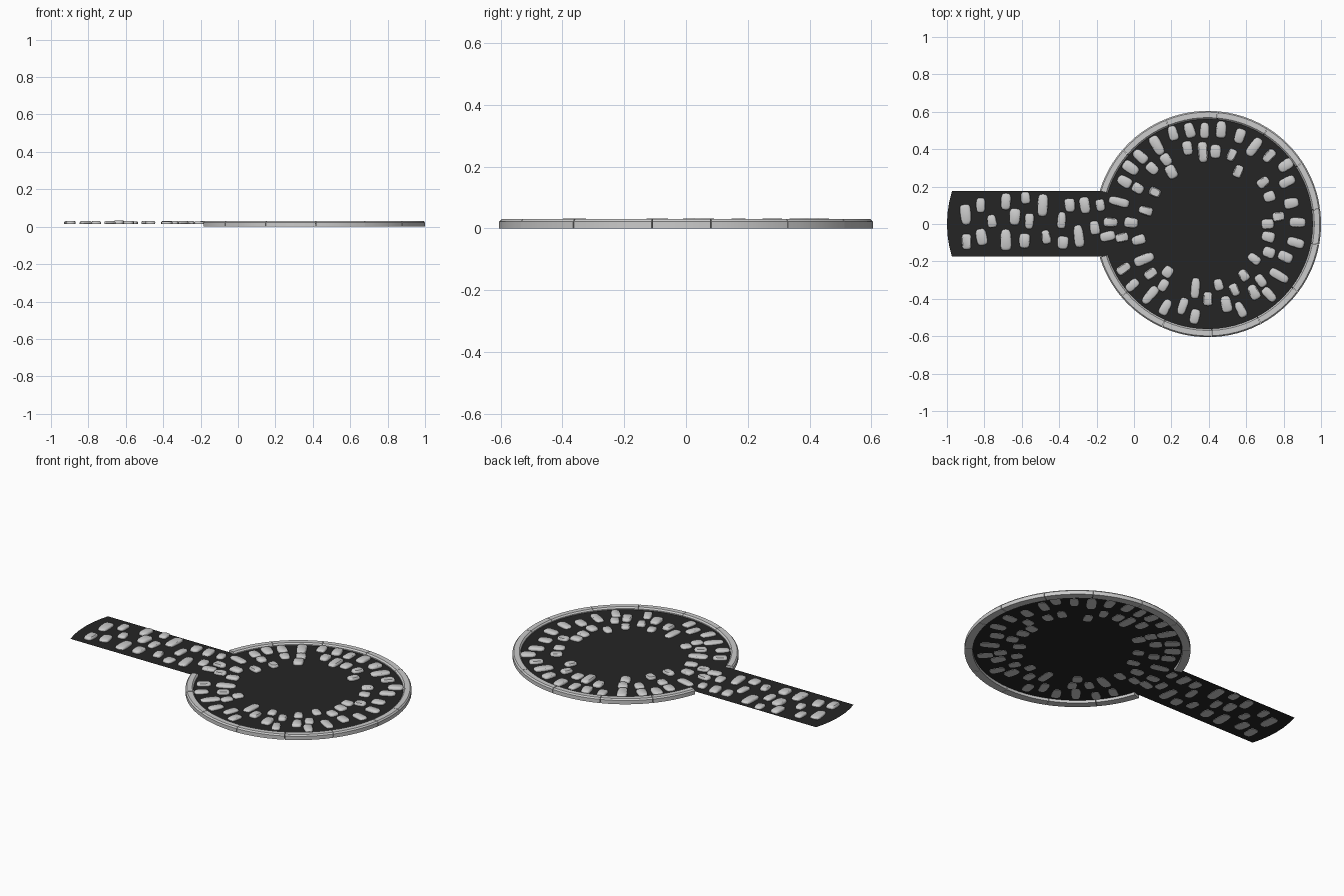
import bpy, bmesh, math, random
from math import radians, cos, sin

if "Cube" in bpy.data.objects:
    bpy.data.objects.remove(bpy.data.objects["Cube"])
random.seed(4)

CX = 0.395          # centre of the round plaza
GROUND_Z = 0.016


def finish(name, bm, smooth=False):
    bmesh.ops.recalc_face_normals(bm, faces=bm.faces)
    me = bpy.data.meshes.new(name)
    bm.to_mesh(me)
    bm.free()
    ob = bpy.data.objects.new(name, me)
    bpy.context.collection.objects.link(ob)
    if smooth:
        bpy.ops.object.select_all(action='DESELECT')
        bpy.context.view_layer.objects.active = ob
        ob.select_set(True)
        bpy.ops.object.shade_smooth_by_angle(angle=radians(40))
    return ob


# dark soil sheet: round plaza joined to a straight path with a bowed end
soil = bpy.data.materials.new("soil")
soil.diffuse_color = (0.018, 0.018, 0.018, 1)
soil.use_nodes = True
soil.node_tree.nodes["Principled BSDF"].inputs["Base Color"].default_value = soil.diffuse_color
bm = bmesh.new()
outline = [(CX + 0.57 * cos(radians(a)), 0.57 * sin(radians(a))) for a in range(-162, 163, 4)]
outline += [(-0.19, 0.176)]
outline += [(-1.0 + 0.027 * (y / 0.176) ** 2, y) for y in (0.176, 0.117, 0.059, 0, -0.059, -0.115, -0.173)]
outline += [(-0.19, -0.173)]
bm.faces.new([bm.verts.new((x, y, GROUND_Z)) for x, y in outline])
bmesh.ops.triangulate(bm, faces=bm.faces)
for f in bm.faces:
    if f.normal.z < 0:
        f.normal_flip()
me = bpy.data.meshes.new("soil_bed")
bm.to_mesh(me)
bm.free()
me.materials.append(soil)
bpy.context.collection.objects.link(bpy.data.objects.new("soil_bed", me))

# curved kerb blocks around the plaza, open where the path enters
joints = [-163, -140, -114, -88, -62, -37, -10.5, 7.7, 33, 58, 85, 112, 139, 163]
profile = [(0.561, 0), (0.605, 0), (0.605, 0.022), (0.598, 0.030), (0.569, 0.030), (0.561, 0.022)]
bm = bmesh.new()
for a0, a1 in zip(joints, joints[1:]):
    a0, a1 = a0 + 0.12, a1 - 0.12
    rings = []
    for i in range(7):
        a = radians(a0 + (a1 - a0) * i / 6)
        rings.append([bm.verts.new((CX + r * cos(a), r * sin(a), z)) for r, z in profile])
    for p, q in zip(rings, rings[1:]):
        for k in range(6):
            m = (k + 1) % 6
            bm.faces.new((p[k], p[m], q[m], q[k]))
    bm.faces.new(rings[0])
    bm.faces.new(rings[-1])
finish("kerb", bm, True)


def stone(bm, x, y, angle, length, width):
    """Rounded cobble: stacked superellipse rings, long axis along angle."""
    ca, sa = cos(angle), sin(angle)
    n, rings = 16, []
    h = random.uniform(0.012, 0.016)
    taper = random.uniform(-0.15, 0.15)
    for s, t in ((0.96, -0.15), (1.0, 0.35), (0.94, 0.72), (0.78, 1.0)):
        ring = []
        for i in range(n):
            c, d = cos(2 * math.pi * i / n), sin(2 * math.pi * i / n)
            u = math.copysign(abs(c) ** 0.6, c) * length / 2 * s
            v = math.copysign(abs(d) ** 0.6, d) * width / 2 * s * (1 + taper * c)
            ring.append(bm.verts.new((x + u * ca - v * sa, y + u * sa + v * ca, GROUND_Z + h * t)))
        rings.append(ring)
    for p, q in zip(rings, rings[1:]):
        for k in range(n):
            m = (k + 1) % n
            bm.faces.new((p[k], p[m], q[m], q[k]))
    bm.faces.new(rings[0])
    bm.faces.new(rings[-1])


# plaza cobbles: (angle, radius) round the plaza centre, laid radially
outer = [(111, .52), (101, .51), (92, .50), (82, .51), (70, .50), (59, .48), (48, .49), (37, .52),
         (28, .48), (14, .46), (1, .48), (-12, .48), (-23, .45), (-36, .47), (-49, .50), (-56, .44),
         (-69, .49), (-77, .44), (-98, .50), (-107, .46), (-117, .50), (-129, .49), (-141, .52),
         (-152, .51), (-173, .54), (179, .52), (166, .49), (153, .50), (144, .51), (135, .51), (123, .50)]
inner = [(123, .41), (135, .42), (125, .34), (149, .33), (153, .42), (168, .34), (179, .41), (-171, .465),
         (-167, .38), (-151, .39), (-139, .405), (-130, .335), (-126, .405), (-101, .35), (-90, .40),
         (-80, .33), (-68, .38), (-55, .335), (-47, .415), (-37, .31), (-25, .36), (-12, .33), (0, .32),
         (6, .38), (24, .36), (37, .37), (60, .325), (71, .39), (84, .39), (94, .385), (105, .42)]
big = {(123, .50), (59, .48), (166, .49), (-36, .47), (-151, .39), (-101, .35), (94, .385), (-129, .49)}
bm = bmesh.new()
for row, base in ((outer, 0.085), (inner, 0.07)):
    for a, r in row:
        length = 0.112 if (a, r) in big else base * random.uniform(0.9, 1.1)
        t = radians(a)
        stone(bm, CX + r * cos(t), r * sin(t), t + random.uniform(-0.12, 0.12),
              length, random.uniform(0.047, 0.058))
finish("plaza_cobbles", bm, True)

# path cobbles laid across the path: (x, y, length)
path = [(-.90, .05, .11), (-.895, -.095, .085), (-.82, .10, .08), (-.815, -.07, .09), (-.76, .015, .07),
        (-.685, .12, .09), (-.685, -.085, .115), (-.637, .038, .09), (-.58, .14, .065), (-.585, -.09, .08),
        (-.56, .015, .085), (-.488, .10, .12), (-.47, -.07, .075), (-.387, .02, .09), (-.38, -.10, .07),
        (-.343, .10, .075), (-.263, .10, .09), (-.295, -.065, .12), (-.21, -.02, .075), (-.18, .10, .065)]
bm = bmesh.new()
for x, y, l in path:
    stone(bm, x, y, math.pi / 2 + random.uniform(-0.1, 0.2), l, random.uniform(0.045, 0.06))
finish("path_cobbles", bm, True)
